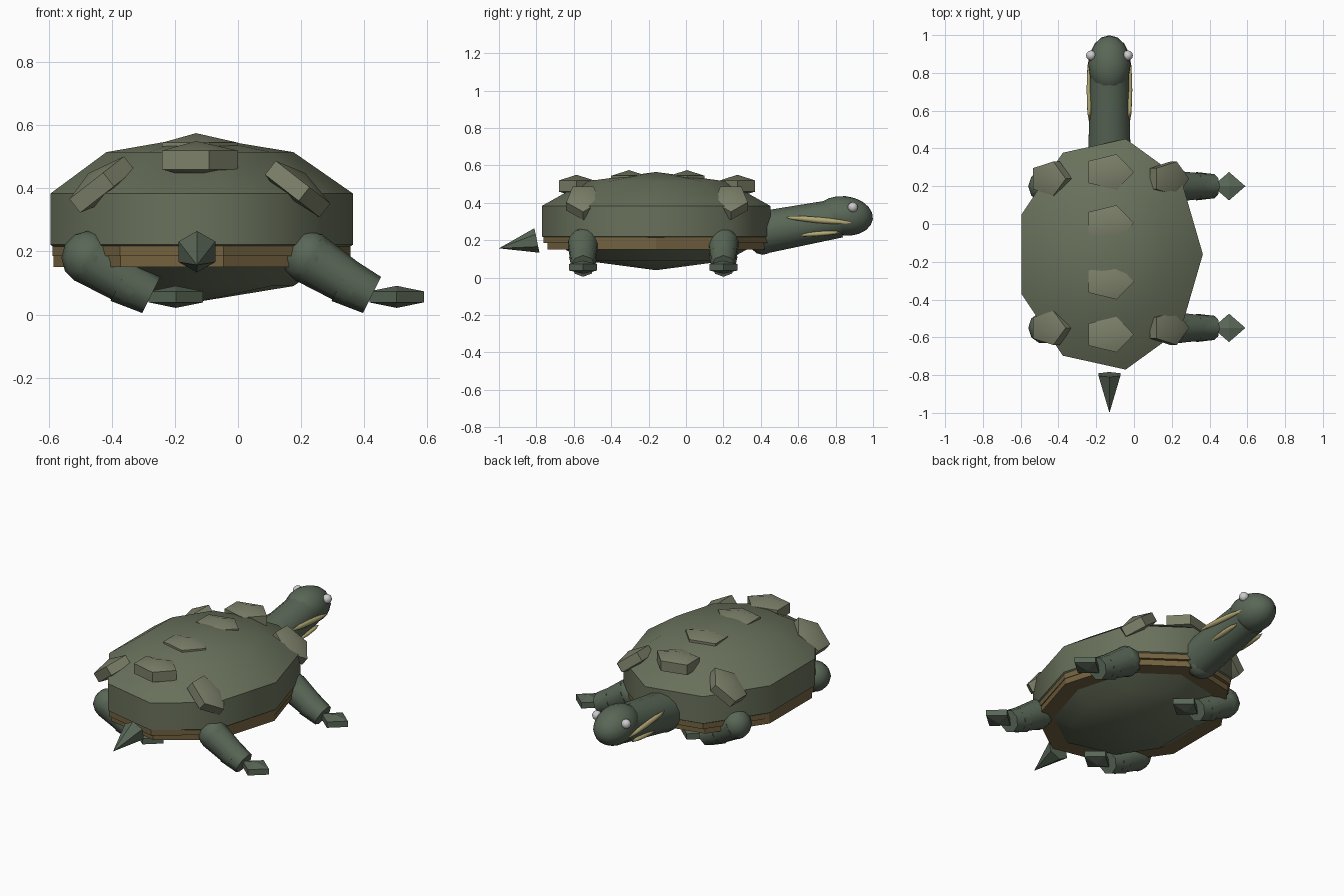
import bpy, bmesh
from math import sin, cos, pi, radians
from mathutils import Vector, Matrix, Euler

if "Cube" in bpy.data.objects:
    bpy.data.objects.remove(bpy.data.objects["Cube"])

CX, CY = -0.13, -0.16  # body centre


def material(name, rgb):
    m = bpy.data.materials.new(name)
    m.diffuse_color = (*rgb, 1)
    m.use_nodes = True
    m.node_tree.nodes["Principled BSDF"].inputs["Base Color"].default_value = m.diffuse_color
    return m


SHELL = material("shell_green", (0.14, 0.165, 0.105))
SKIN = material("skin_green", (0.10, 0.135, 0.095))
SCUTE = material("scute_olive", (0.20, 0.215, 0.14))
RIM = material("rim_brown", (0.17, 0.12, 0.05))
STRIPE = material("stripe_yellow", (0.45, 0.40, 0.18))


def lathe(name, profile, segs, matrix, mat=None, smooth=True):
    """Revolve (radius, z) pairs around z; the first vertex of each ring is at +x."""
    bm = bmesh.new()
    rings = []
    for r, z in profile:
        if r < 1e-6:
            rings.append([bm.verts.new((0, 0, z))])
        else:
            rings.append([bm.verts.new((r * cos(2 * pi * k / segs), r * sin(2 * pi * k / segs), z))
                          for k in range(segs)])
    for a, b in zip(rings, rings[1:]):
        for k in range(segs):
            n = (k + 1) % segs
            if len(a) == 1:
                bm.faces.new((a[0], b[n], b[k]))
            elif len(b) == 1:
                bm.faces.new((a[k], a[n], b[0]))
            else:
                bm.faces.new((a[k], a[n], b[n], b[k]))
    for ring in (rings[0], rings[-1]):
        if len(ring) > 1:
            bm.faces.new(ring)
    bm.transform(matrix)
    bmesh.ops.recalc_face_normals(bm, faces=bm.faces)
    me = bpy.data.meshes.new(name)
    bm.to_mesh(me)
    bm.free()
    ob = bpy.data.objects.new(name, me)
    bpy.context.collection.objects.link(ob)
    if mat:
        me.materials.append(mat)
    if smooth:
        bpy.context.view_layer.objects.active = ob
        ob.select_set(True)
        bpy.ops.object.shade_smooth_by_angle(angle=radians(50))
        ob.select_set(False)
    return ob


def orb(name, loc, radii, segs, rings, mat=None, rot=(0, 0, 0), smooth=True):
    profile = [(sin(pi * i / rings), -cos(pi * i / rings)) for i in range(rings + 1)]
    m = (Matrix.Translation(loc) @ Euler([radians(a) for a in rot]).to_matrix().to_4x4()
         @ Matrix.Diagonal((*radii, 1)))
    return lathe(name, profile, segs, m, mat, smooth)


def limb(name, p0, p1, r0, r1, segs, mat, smooth=True):
    """Tapered cylinder between two points."""
    p0, p1 = Vector(p0), Vector(p1)
    d = p1 - p0
    m = Matrix.Translation(p0) @ d.to_track_quat('Z', 'X').to_matrix().to_4x4()
    return lathe(name, [(r0, 0), (r1, d.length)], segs, m, mat, smooth)


# Shell and the stepped brown rim under it
orb("shell", (CX, CY, 0.3025), (0.52, 0.652, 0.2625), 9, 5, SHELL)
for name, rx, ry, z0, z1 in (("rim_upper", 0.487, 0.612, 0.185, 0.25),
                             ("rim_lower", 0.484, 0.59, 0.15, 0.22)):
    m = Matrix.Translation((CX, CY, 0)) @ Matrix.Diagonal((rx, ry, 1, 1))
    lathe(name, [(1, z0), (1, z1)], 9, m, RIM, False)

# Scutes: a row along the spine and a tilted row on each flank
for i, (y, z) in enumerate(((0.275, 0.49), (0.005, 0.515), (-0.305, 0.515), (-0.585, 0.49))):
    orb(f"spine_scute_{i}", (-0.133, y, z), (0.153, 0.115, 0.06), 5, 3, SCUTE)
for side in (-1, 1):
    for i, y in enumerate((0.24, 0.0, -0.29, -0.55)):
        orb(f"flank_scute_{i}", (CX + side * 0.31, y, 0.405), (0.14, 0.11, 0.055),
            5, 3, SCUTE, (0, side * 38, 0))

# Neck and head
orb("neck_base", (CX, 0.41, 0.24), (0.112, 0.09, 0.118), 14, 8, SKIN)
limb("neck", (CX, 0.40, 0.24), (CX, 0.82, 0.318), 0.114, 0.104, 14, SKIN)
orb("head", (CX, 0.845, 0.33), (0.112, 0.155, 0.106), 16, 10, SKIN, (-6, 0, 0))

# Eyes and neck stripes
for side in (-1, 1):
    orb("eye", (CX + side * 0.097, 0.892, 0.377), (0.027, 0.027, 0.027), 12, 8)
    orb("upper_stripe", (CX + side * 0.107, 0.71, 0.308), (0.014, 0.175, 0.016), 8, 8, STRIPE, (-5, 0, 0))
    orb("lower_stripe", (CX + side * 0.088, 0.715, 0.235), (0.016, 0.112, 0.013), 8, 8, STRIPE, (4, 0, 0))

# Legs: all four reach towards +x, ending in a diamond foot
for dx in (0, -0.70):
    for y in (0.2, -0.55):
        orb("shoulder", (0.225 + dx, y, 0.18), (0.085, 0.085, 0.085), 10, 6, SKIN)
        limb("upper_leg", (0.225 + dx, y, 0.18), (0.375 + dx, y, 0.085), 0.084, 0.068, 10, SKIN)
        limb("lower_leg", (0.33 + dx, y, 0.11), (0.425 + dx, y, 0.062), 0.075, 0.064, 8, SKIN)
        orb("foot", (0.503 + dx, y, 0.056), (0.1, 0.087, 0.035), 4, 3, SKIN, smooth=False)

# Tail: six-sided cone, point to the rear
tail_base, tail_tip = Vector((CX, -0.797, 0.199)), Vector((CX, -1.0, 0.157))
d = tail_tip - tail_base
m = (Matrix.Translation(tail_base) @ d.to_track_quat('Z', 'Y').to_matrix().to_4x4()
     @ Matrix.Rotation(pi / 2, 4, 'Z'))
lathe("tail", [(0.067, 0), (0, d.length)], 6, m, SKIN, False)
